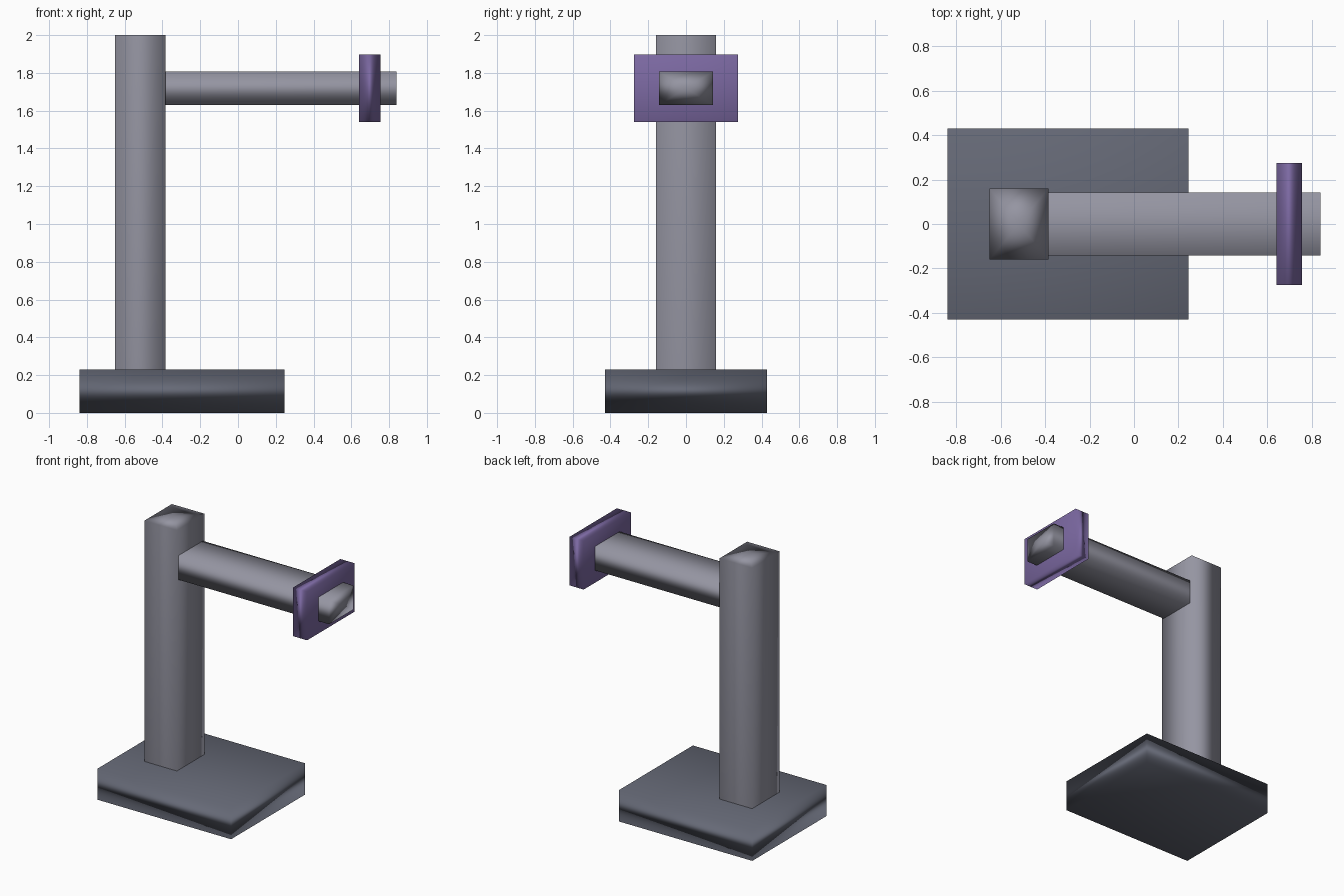
import bpy, bmesh
from mathutils import Vector

if "Cube" in bpy.data.objects:
    bpy.data.objects.remove(bpy.data.objects["Cube"])


def material(name, rgb):
    m = bpy.data.materials.new(name)
    m.diffuse_color = (*rgb, 1)
    m.use_nodes = True
    m.node_tree.nodes["Principled BSDF"].inputs["Base Color"].default_value = m.diffuse_color
    return m


def block(name, lo, hi, mat, fan=None):
    """Smooth-shaded box between two corners; fan = axis whose ends get a centre point."""
    lo, hi = Vector(lo), Vector(hi)
    bm = bmesh.new()
    bmesh.ops.create_cube(bm, size=1)
    for v in bm.verts:
        v.co = Vector([(lo[i] + hi[i]) / 2 + v.co[i] * (hi[i] - lo[i]) for i in range(3)])
    bm.normal_update()
    if fan is not None:
        ends = [f for f in bm.faces if abs(f.normal[fan]) > 0.9]
        bmesh.ops.poke(bm, faces=ends)
    for f in bm.faces:
        f.smooth = True
    me = bpy.data.meshes.new(name)
    bm.to_mesh(me)
    bm.free()
    me.materials.append(mat)
    ob = bpy.data.objects.new(name, me)
    bpy.context.collection.objects.link(ob)
    # soft shading dominated by the larger faces
    ob.modifiers.new("weighted_normals", 'WEIGHTED_NORMAL')
    return ob


slate = material("slate", (0.13, 0.14, 0.18))
steel = material("steel", (0.30, 0.30, 0.36))
purple = material("purple", (0.20, 0.14, 0.36))

# foot plate and upright
block("base", (-0.84, -0.43, 0), (0.245, 0.43, 0.23), slate)
block("post", (-0.65, -0.16, 0.2), (-0.385, 0.16, 2.0), steel, fan=2)

# side arm with its end collar
block("arm", (-0.5, -0.142, 1.63), (0.84, 0.142, 1.807), steel, fan=0)
block("end_collar", (0.64, -0.275, 1.54), (0.755, 0.275, 1.897), purple)
